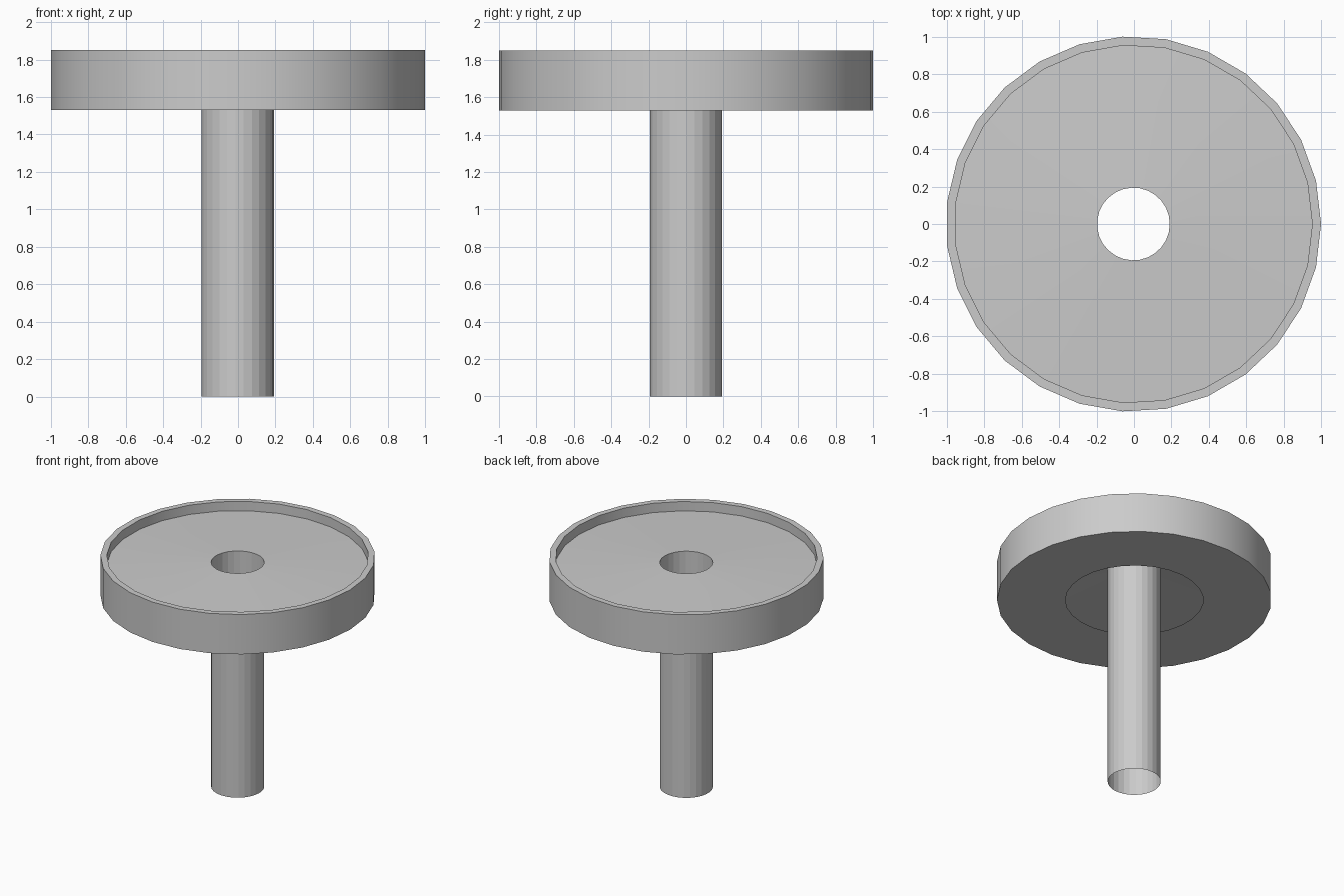
import bpy
import bmesh
from math import cos, sin, pi, radians

if "Cube" in bpy.data.objects:
    bpy.data.objects.remove(bpy.data.objects["Cube"])

SIDES = 27
CX = -0.003  # odd side count: shift so the bounding box is centred


def revolve(name, profile, smooth):
    """Turn an open (radius, z) profile into a thin shell around z."""
    bm = bmesh.new()
    rings = []
    for i in range(SIDES):
        a = 2 * pi * i / SIDES
        rings.append([bm.verts.new((CX + r * cos(a), r * sin(a), z)) for r, z in profile])
    for i in range(SIDES):
        p, q = rings[i], rings[(i + 1) % SIDES]
        for j in range(len(profile) - 1):
            bm.faces.new((p[j], p[j + 1], q[j + 1], q[j]))
    mesh = bpy.data.meshes.new(name)
    bm.to_mesh(mesh)
    bm.free()
    obj = bpy.data.objects.new(name, mesh)
    bpy.context.collection.objects.link(obj)
    if smooth:
        bpy.ops.object.select_all(action='DESELECT')
        obj.select_set(True)
        bpy.context.view_layer.objects.active = obj
        bpy.ops.object.shade_smooth_by_angle(angle=radians(30))
    return obj


# Hollow disc: gently sloped floor, raised rim, outer wall, underside with wide opening
revolve("disc_top", [(0.194, 1.805), (0.955, 1.775), (0.955, 1.85),
                     (1.0017, 1.85), (1.0017, 1.53), (0.503, 1.53)], True)

# Open tube, running up through the underside opening to the floor hole
revolve("stem_tube", [(0.194, 1.805), (0.194, 0.0)], False)
